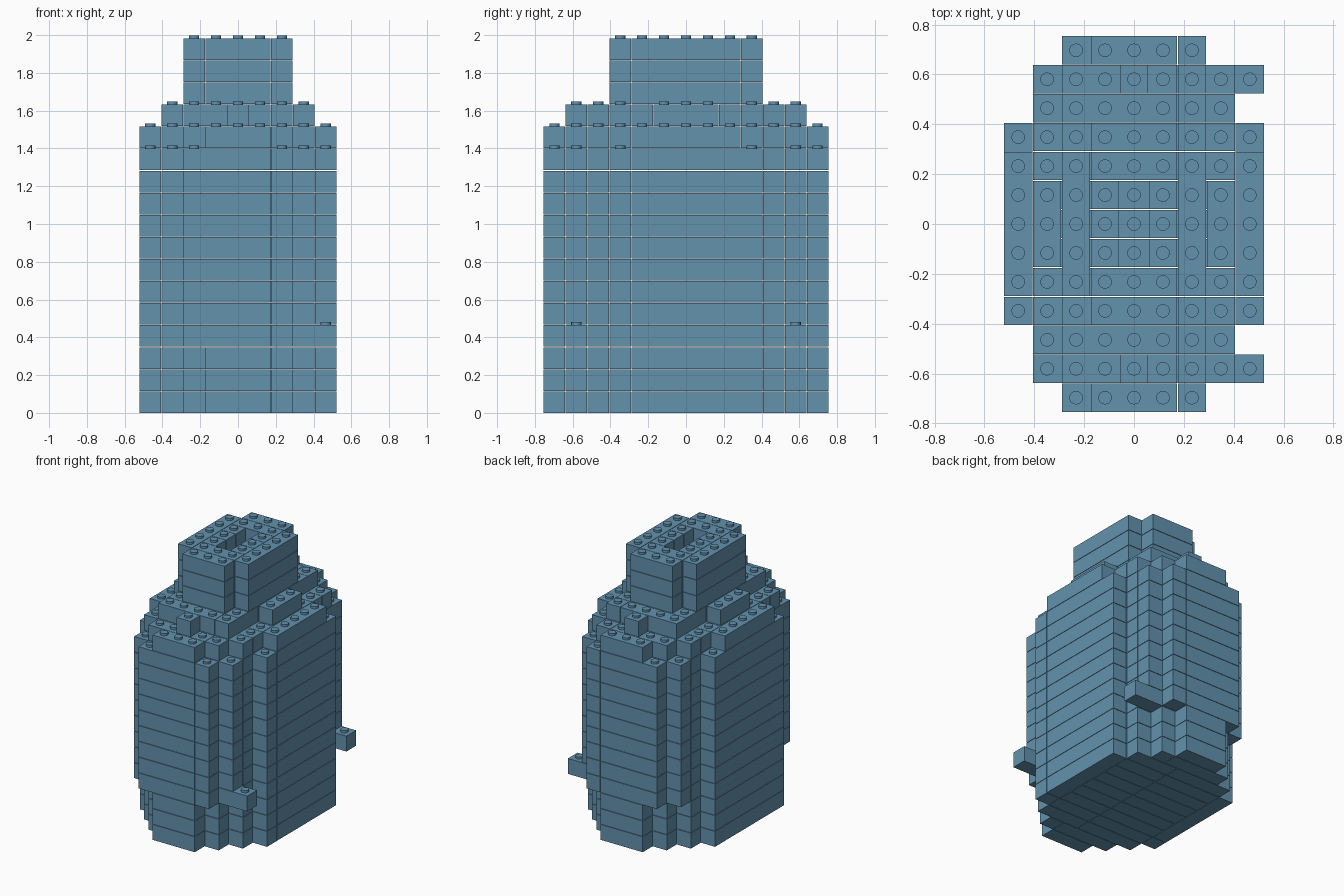
import bpy, bmesh
from mathutils import Matrix, Vector

if "Cube" in bpy.data.objects:
    bpy.data.objects.remove(bpy.data.objects["Cube"])

PITCH, HEIGHT, GAP = 0.1161, 0.1168, 0.003
STUD_R, STUD_H = 0.027, 0.0145

blue = bpy.data.materials.new("slate_blue")
blue.use_nodes = True
colour = (0.125, 0.287, 0.423, 1)
blue.diffuse_color = colour
blue.node_tree.nodes["Principled BSDF"].inputs["Base Color"].default_value = colour

# Half widths in studs, listed from the middle row outwards
BASE = [4, 4, 4, 4, 3, 2, 1]
BODY = [4, 4, 4, 4, 3, 3, 2]
SHOULDER = [4, 4, 4, 3, 3, 2, 1]
NECK = [3, 3, 2, 2, 2, 0]
TOWER = [2, 2, 2, 1]
PLANS = [BASE] * 3 + [BODY] * 9 + [SHOULDER, NECK] + [TOWER] * 3


def course_cells(level):
    plan = PLANS[level]
    reach = len(plan) - 1
    cells = {(x, y) for y in range(-reach, reach + 1)
             for x in range(-plan[abs(y)], plan[abs(y)] + 1)}
    if level == 3:                      # two side pegs
        cells |= {(4, -5), (4, 5)}
    if plan is TOWER:                   # slot down the tower
        cells -= {(0, -1), (0, 0), (0, 1)}
    return cells


def runs(values, longest):
    """Split sorted integers into contiguous (start, end) runs."""
    out = []
    for v in sorted(values):
        if out and v == out[-1][1] + 1 and v - out[-1][0] < longest:
            out[-1][1] = v
        else:
            out.append([v, v])
    return out


def bricks(cells, widest):
    """Long bricks along both flanks, cross bricks everywhere else."""
    flank = {c for c in cells if abs(c[0]) == widest and abs(c[1]) <= 3}
    result = []
    for x in (-widest, widest):
        column = [y for cx, y in flank if cx == x]
        first = [min(column)] if len(column) == 7 else []
        for a, b in runs(first, 1) + runs(set(column) - set(first), 6):
            result.append((x, x, a, b))
    rest = cells - flank
    for y in sorted({c[1] for c in rest}):
        for a, b in runs([cx for cx, cy in rest if cy == y], 4):
            result.append((a, b, y, y))
    return result


def finish(bm, name):
    mesh = bpy.data.meshes.new(name)
    bm.to_mesh(mesh)
    bm.free()
    mesh.materials.append(blue)
    obj = bpy.data.objects.new(name, mesh)
    bpy.context.collection.objects.link(obj)
    return obj


layers = [course_cells(i) for i in range(len(PLANS))] + [set()]
stud_bm = bmesh.new()

for level, plan in enumerate(PLANS):
    # Bricks of one course
    bm = bmesh.new()
    z = level * HEIGHT
    for x0, x1, y0, y1 in bricks(layers[level], max(plan)):
        size = Vector(((x1 - x0 + 1) * PITCH - GAP, (y1 - y0 + 1) * PITCH - GAP, HEIGHT - GAP))
        centre = Vector(((x0 + x1) / 2 * PITCH, (y0 + y1) / 2 * PITCH, z + size.z / 2))
        bmesh.ops.create_cube(bm, size=1, matrix=Matrix.Translation(centre) @ Matrix.Diagonal(size.to_4d()))
    finish(bm, f"brick_course_{level + 1}")

    # Studs wherever nothing sits on top
    for x, y in sorted(layers[level] - layers[level + 1]):
        top = z + HEIGHT - GAP
        spot = Matrix.Translation((x * PITCH, y * PITCH, top + STUD_H / 2))
        bmesh.ops.create_cone(stud_bm, cap_ends=True, segments=20, radius1=STUD_R,
                              radius2=STUD_R, depth=STUD_H + GAP, matrix=spot)

studs = finish(stud_bm, "studs")
bpy.ops.object.select_all(action='DESELECT')
studs.select_set(True)
bpy.context.view_layer.objects.active = studs
bpy.ops.object.shade_smooth_by_angle()
